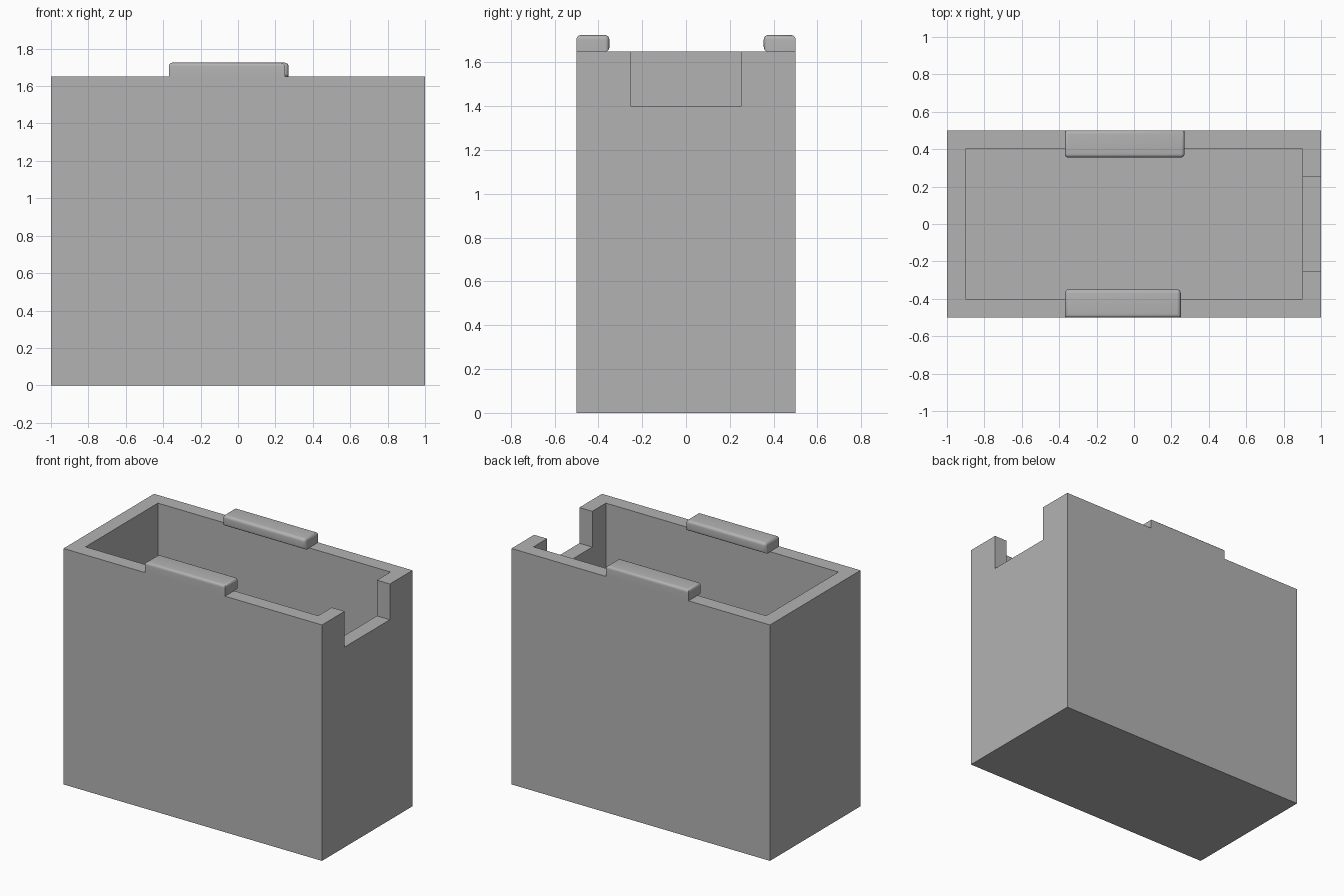
import bpy
import bmesh

if "Cube" in bpy.data.objects:
    bpy.data.objects.remove(bpy.data.objects["Cube"])

grey = bpy.data.materials.new("grey plastic")
grey.diffuse_color = (0.45, 0.45, 0.45, 1)
grey.use_nodes = True
grey.node_tree.nodes["Principled BSDF"].inputs["Base Color"].default_value = grey.diffuse_color


def box(name, low, high):
    """Axis-aligned box between two corners."""
    mesh = bpy.data.meshes.new(name)
    bm = bmesh.new()
    bmesh.ops.create_cube(bm, size=1)
    for v in bm.verts:
        v.co = [(a + b) / 2 + c * (b - a) for a, b, c in zip(low, high, v.co)]
    bm.to_mesh(mesh)
    bm.free()
    mesh.materials.append(grey)
    obj = bpy.data.objects.new(name, mesh)
    bpy.context.collection.objects.link(obj)
    return obj


def cut(target, cutter):
    """Subtract a hidden helper from the target."""
    cutter.hide_render = True
    cutter.hide_set(True)
    mod = target.modifiers.new(cutter.name, 'BOOLEAN')
    mod.operation = 'DIFFERENCE'
    mod.solver = 'EXACT'
    mod.object = cutter


def clip(name, side, x0, x1, overhang):
    """Rim clip with a rounded lip reaching in over the opening."""
    inner, outer = side * overhang, side * 0.5
    obj = box(name, (x0, min(inner, outer), 1.65), (x1, max(inner, outer), 1.725))
    bm = bmesh.new()
    bm.from_mesh(obj.data)
    # Round the top and the inner lip, leave the wall side square
    edges = []
    for e in bm.edges:
        mid = (e.verts[0].co + e.verts[1].co) / 2
        if mid.z > 1.72 or abs(mid.y - inner) < 0.001:
            edges.append(e)
    bmesh.ops.bevel(bm, geom=edges, offset=0.02, segments=5,
                    profile=0.5, affect='EDGES')
    bm.to_mesh(obj.data)
    bm.free()
    bpy.ops.object.select_all(action='DESELECT')
    bpy.context.view_layer.objects.active = obj
    obj.select_set(True)
    bpy.ops.object.shade_smooth_by_angle(angle=0.7)
    # Square root of the clip standing on the wall rim
    box(name + "_root", (x0, min(side * 0.4, outer), 1.64),
        (x1 - 0.002, max(side * 0.4, outer), 1.70))


# Open bin with thick walls and a notch in the right wall
bin_body = box("bin_body", (-1, -0.5, 0), (1, 0.5, 1.65))
cut(bin_body, box("cavity_cutter", (-0.9, -0.4, 0.1), (0.9, 0.4, 1.9)))
cut(bin_body, box("notch_cutter", (0.8, -0.25, 1.4), (1.2, 0.25, 1.9)))

# Clips on the long rims
clip("front_clip", -1, -0.37, 0.25, 0.35)
clip("back_clip", 1, -0.37, 0.27, 0.355)
